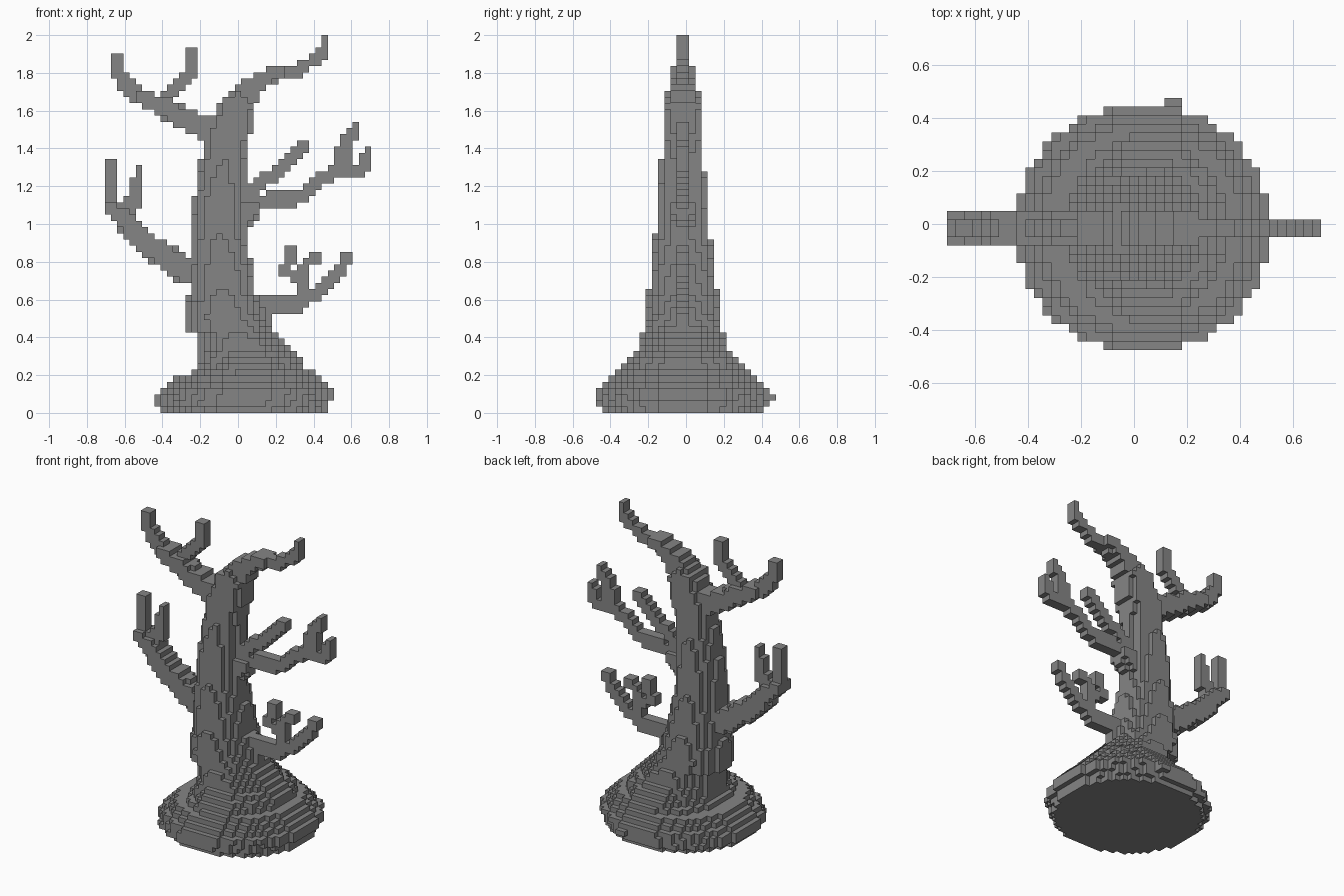
import bpy, bmesh, math

cube = bpy.data.objects.get("Cube")
if cube:
    bpy.data.objects.remove(cube, do_unlink=True)

V = 2 / 61          # edge length of one block
TOP = 61            # height in blocks

wood = bpy.data.materials.new("grey_wood")
wood.use_nodes = True
grey = (0.235, 0.235, 0.235, 1)
wood.diffuse_color = grey
bsdf = wood.node_tree.nodes["Principled BSDF"]
bsdf.inputs["Base Color"].default_value = grey
bsdf.inputs["Roughness"].default_value = 0.9


def layers(rows):
    """Oval block layers blended between rows of (layer, x min, x max, y min, y max)."""
    cells = set()
    for low, high in zip(rows, rows[1:]):
        for k in range(low[0], high[0]):
            t = (k - low[0]) / (high[0] - low[0])
            x0, x1, y0, y1 = [p + t * (q - p) for p, q in zip(low[1:], high[1:])]
            cx, cy = (x0 + x1) / 2, (y0 + y1) / 2
            a, b = (x1 - x0) / 2, (y1 - y0) / 2
            for i in range(-16, 17):
                for j in range(-15, 16):
                    if ((i - cx) / a) ** 2 + ((j - cy) / b) ** 2 <= 1.03:
                        cells.add((i, j, k))
    return cells


def limb(path):
    """Blocks around a path of (x, z, radius, half depth)."""
    cells = set()
    for (xa, za, ra, ha), (xb, zb, rb, hb) in zip(path, path[1:]):
        dx, dz = xb - xa, zb - za
        for i in range(-21, 22):
            for k in range(TOP):
                px, pz = i - xa, k + .5 - za
                t = min(1, max(0, (px * dx + pz * dz) / (dx * dx + dz * dz)))
                d = math.hypot(px - t * dx, pz - t * dz)
                r, h = ra + t * (rb - ra), ha + t * (hb - ha)
                for j in range(-4, 4):
                    if (d / r) ** 4 + (abs(j + .5) / h) ** 4 <= 1:
                        cells.add((i, j, k))
    return cells


parts = {}

# Wide stepped root mound
parts["root_mound"] = layers([
    (0, -12.5, 14.5, -13.5, 12.5), (1, -13.5, 14.5, -14.5, 13.5),
    (2, -13.5, 15.5, -14.5, 13.5), (3, -12.5, 15.5, -14.5, 13.5),
    (4, -11.5, 14.5, -13.5, 12.5), (5, -10.5, 13.5, -12.5, 11.5),
    (6, -7.5, 12.5, -11.5, 10.5), (7, -6.5, 10.5, -10.5, 9.5),
    (8, -6.5, 10.5, -9.5, 8.5), (9, -6.5, 9.5, -8.5, 7.5),
    (10, -6.5, 8.5, -7.5, 6.5), (11, -6.5, 7.5, -7.5, 6.5),
    (12, -6.5, 6.5, -7, 6)])
parts["root_mound"] |= {(4, 14, 2), (5, 14, 2)}

# Leaning, tapering trunk
parts["trunk"] = layers([
    (12, -6.5, 6.5, -7, 6), (13, -8.3, 5.6, -6.8, 5.8),
    (15, -8.4, 4.3, -6.6, 5.6), (19, -7.9, 2.8, -6, 5),
    (24, -7.5, 2.1, -5.5, 4.3), (28, -7.4, 1.2, -5, 3.9),
    (34, -7, 1.1, -4.5, 3.3), (39, -6.1, 1.2, -4.1, 2.9),
    (44, -5.6, 1.5, -3.6, 2.6), (48, -5.5, 2.2, -3.3, 2.3)])

# Forked branches, each a main limb with side prongs
parts["lower_right_branch"] = limb([
    (-5, 22, 2.4, 2.2), (-8.5, 23, 2.2, 2.2), (-14.2, 27, 1.9, 2.2),
    (-18.2, 30.9, 1.6, 2.2), (-20.2, 33, 1.2, 2), (-20.5, 35, 1, 1),
    (-20.5, 40, 1, 1)])
parts["lower_right_prong"] = limb([
    (-19, 32.6, 1.1, 1.2), (-17.2, 33.8, 1.4, 1), (-16.5, 36, 1, 1),
    (-16, 39.4, .7, 1)])
parts["upper_right_branch"] = limb([
    (-3.2, 45, 2.3, 2.5), (-6.4, 46.5, 1.9, 2.2), (-10.7, 48.5, 1.6, 2.2),
    (-14.5, 50.4, 1.4, 2.2), (-17.1, 52, 1.2, 1.4), (-19.5, 54.6, 1, 1),
    (-19.5, 57, 1, 1)])
parts["upper_right_prong"] = limb([
    (-11.8, 50, 1.3, 2), (-10.5, 52, 1, 1), (-8.8, 53.8, 1, 1),
    (-7.5, 55, 1, 1), (-7.5, 58, 1, 1)])
parts["crown_branch"] = limb([
    (-.9, 46, 3, 3), (-.3, 49.2, 2.8, 3), (1.8, 52, 1.9, 2.2),
    (5.2, 54.5, 1.2, 2), (9.8, 55.3, 1, 1), (12.4, 57, 1, 1),
    (13.7, 58.3, .8, 1), (14, 60.5, .6, 1)])
parts["middle_left_branch"] = limb([
    (-1, 31.4, 2.1, 2.2), (1, 32.2, 2, 2), (3.5, 34, 1.4, 1.4),
    (10.2, 34.8, 1.2, 1), (13.4, 37.6, 1, 1), (16.1, 39, 1, 1),
    (19.5, 39, 1, 1), (20.6, 40.5, .9, 1), (21, 42.4, .7, 1)])
parts["middle_left_prong"] = limb([
    (17, 39, 1.2, 1), (17, 42.4, 1.3, 1), (18, 44.3, 1, 1), (19, 46.4, .7, 1)])
parts["middle_left_fork"] = limb([
    (0, 34.6, 1.3, 1.2), (4.3, 37.5, 1.1, 1), (8, 40.2, 1, 1), (10.5, 43, 1, 1)])
parts["lower_left_branch"] = limb([
    (1, 16, 2.5, 2.2), (4, 17, 1.9, 1.5), (9.6, 17.7, 1.4, 1),
    (14, 20.4, 1, 1), (16.2, 22.5, 1, 1), (17.5, 25, 1, 1)])
parts["lower_left_prong"] = limb([
    (10, 18.7, 1, 1), (10.5, 22.5, 1, 1), (11, 24, 1, 1), (12.4, 25, .9, 1)])
parts["lower_left_twig"] = limb([
    (10.5, 21.5, .8, 1), (7.7, 22.9, .9, 1), (8.5, 26, 1, 1)])

# Corner offsets of the face on each side of a block
SIDES = {}
for axis in range(3):
    u, w = (axis + 1) % 3, (axis + 2) % 3
    for sign in (0, 1):
        ring = []
        for a, b in ((0, 0), (1, 0), (1, 1), (0, 1)):
            c = [0, 0, 0]
            c[axis], c[u], c[w] = sign, a, b
            ring.append(tuple(c))
        step = [0, 0, 0]
        step[axis] = 1 if sign else -1
        SIDES[tuple(step)] = ring if sign else ring[::-1]

filled = set().union(*parts.values())
used = set()


def build(name, cells):
    """Mesh of only the exposed block faces."""
    bm = bmesh.new()
    verts = {}
    for cell in sorted(cells):
        for step, ring in SIDES.items():
            if tuple(p + s for p, s in zip(cell, step)) in filled:
                continue
            face = []
            for corner in ring:
                key = tuple(p + c for p, c in zip(cell, corner))
                if key not in verts:
                    x, y, z = key
                    verts[key] = bm.verts.new(((x - .5) * V, (y - .5) * V, z * V))
                face.append(verts[key])
            bm.faces.new(face)
    mesh = bpy.data.meshes.new(name)
    bm.to_mesh(mesh)
    bm.free()
    mesh.materials.append(wood)
    bpy.context.collection.objects.link(bpy.data.objects.new(name, mesh))


for name, cells in parts.items():
    build(name, cells - used)
    used |= cells
